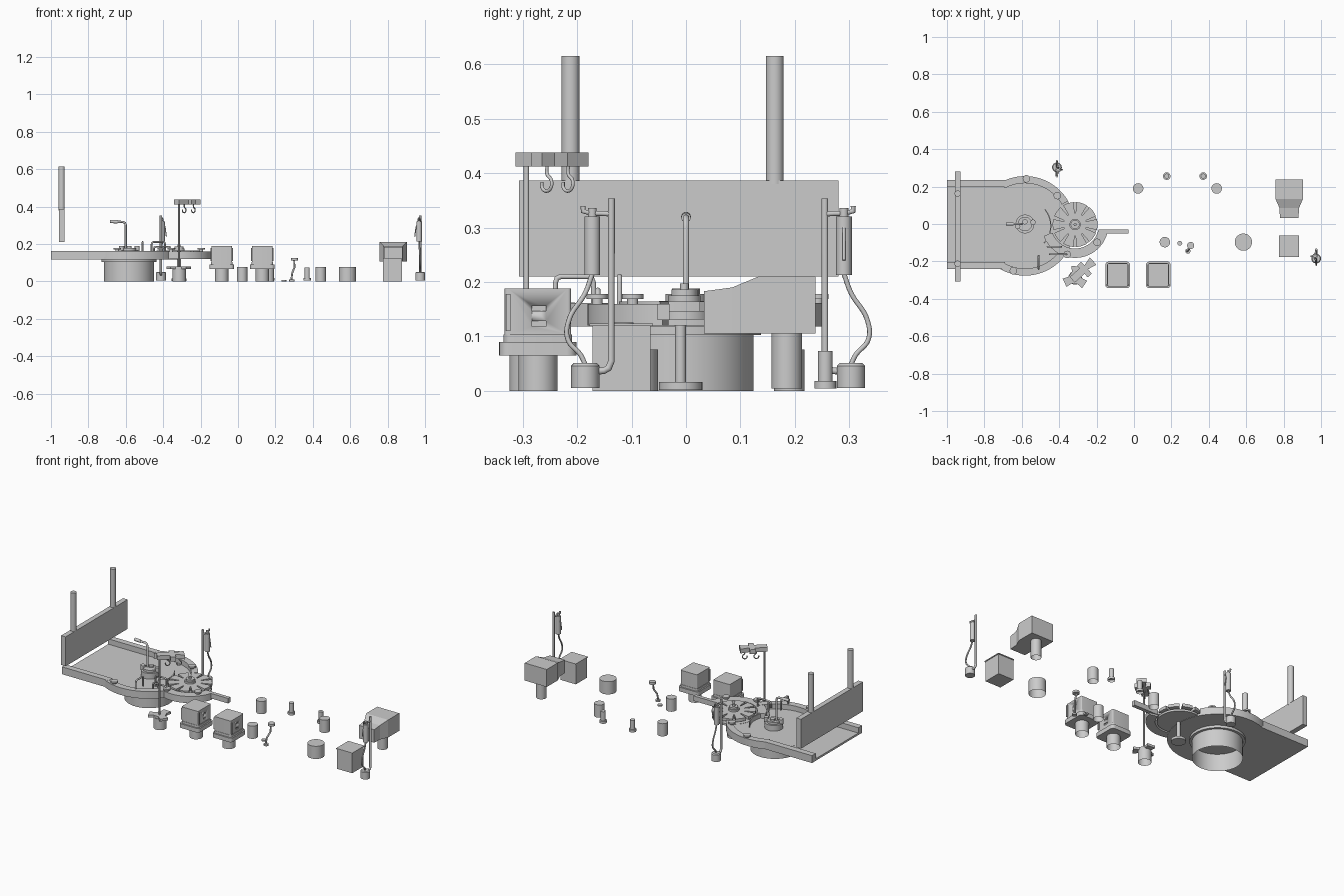
import bpy, bmesh, math
from mathutils import Matrix, Vector

if "Cube" in bpy.data.objects:
    bpy.data.objects.remove(bpy.data.objects["Cube"])

def finish(name, bm, angle=35):
    bmesh.ops.recalc_face_normals(bm, faces=bm.faces)
    me = bpy.data.meshes.new(name)
    bm.to_mesh(me)
    bm.free()
    for p in me.polygons:
        p.use_smooth = True
    me.set_sharp_from_angle(angle=math.radians(angle))
    ob = bpy.data.objects.new(name, me)
    bpy.context.collection.objects.link(ob)
    return ob

def cyl(name, x, y, z0, z1, r, r2=None, seg=40, hollow=False):
    bm = bmesh.new()
    bmesh.ops.create_cone(bm, cap_ends=True, segments=seg, radius1=r, radius2=r2 or r, depth=z1 - z0,
                          matrix=Matrix.Translation((x, y, (z0 + z1) / 2)))
    ob_faces = [f for f in bm.faces if len(f.verts) == seg and f.calc_center_median().z < z0 + 1e-5]
    if hollow:
        bmesh.ops.delete(bm, geom=ob_faces, context='FACES_ONLY')
    return finish(name, bm)

def prism(name, pts, z0, z1):
    bm = bmesh.new()
    f = bm.faces.new([bm.verts.new((x, y, z0)) for x, y in pts])
    ext = bmesh.ops.extrude_face_region(bm, geom=[f], use_keep_orig=True)
    bmesh.ops.translate(bm, vec=(0, 0, z1 - z0), verts=[v for v in ext['geom'] if isinstance(v, bmesh.types.BMVert)])
    return finish(name, bm)

def box(name, x0, x1, y0, y1, z0, z1):
    return prism(name, [(x0, y0), (x1, y0), (x1, y1), (x0, y1)], z0, z1)

def arc(cx, cy, r, a0, a1, n=40):
    return [(cx + r * math.cos(math.radians(a0 + (a1 - a0) * i / n)),
             cy + r * math.sin(math.radians(a0 + (a1 - a0) * i / n))) for i in range(n + 1)]

def sector(name, cx, cy, ri, ro, a0, a1, z0, z1):
    return prism(name, arc(cx, cy, ro, a0, a1) + arc(cx, cy, ri, a1, a0), z0, z1)

def rounded(name, x, y, hx, hy, r, z0, z1):
    pts = []
    for i, (sx, sy) in enumerate([(1, 1), (-1, 1), (-1, -1), (1, -1)]):
        pts += arc(x + sx * (hx - r), y + sy * (hy - r), r, 90 * i, 90 * i + 90, 6)
    return prism(name, pts, z0, z1)

def tube(name, pts, r, smooth=False):
    cu = bpy.data.curves.new(name, 'CURVE')
    cu.dimensions, cu.bevel_depth, cu.bevel_resolution, cu.use_fill_caps = '3D', r, 3, True
    if smooth:
        s = cu.splines.new('BEZIER')
        s.bezier_points.add(len(pts) - 1)
        for b, p in zip(s.bezier_points, pts):
            b.co, b.handle_left_type, b.handle_right_type = p, 'AUTO', 'AUTO'
    else:
        s = cu.splines.new('POLY')
        s.points.add(len(pts) - 1)
        for b, p in zip(s.points, pts):
            b.co = (*p, 1)
    ob = bpy.data.objects.new(name, cu)
    bpy.context.collection.objects.link(ob)
    return ob

# infeed table, side rails and turntable
CX, CY = -0.583, -0.01
box("table_slab", -1, CX, -0.24, 0.235, 0.118, 0.13)
for s, y in (("back", 0.217), ("front", -0.222)):
    box(s + "_rail", -1, -0.69, y - 0.018, y + 0.018, 0.13, 0.162)
cyl("turntable_plate", CX, CY, 0.118, 0.131, 0.266, seg=72)
sector("turntable_back_rim", CX, CY, 0.228, 0.266, 30, 118, 0.131, 0.161)
sector("turntable_front_rim", CX, CY, 0.228, 0.266, -118, -33, 0.131, 0.161)
sector("inner_guide", CX, CY, 0.135, 0.141, -42, 40, 0.131, 0.158)
cyl("turntable_drum", CX, CY, 0, 0.105, 0.134, seg=64, hollow=True)
cyl("drum_collar", CX, CY, 0.103, 0.118, 0.148, seg=64)

# turntable hub and spout
cyl("hub_base", CX, 0, 0.131, 0.165, 0.05)
cyl("hub_top", CX, 0, 0.165, 0.178, 0.038)
for i, (x, y) in enumerate([(-0.622, -0.012), (-0.54, 0.01), (-0.583, 0.012)]):
    cyl(f"hub_knob_{i}", x, y, 0.16, 0.188, 0.014)
tube("hub_spout", [(-0.6, 0, 0.17), (-0.6, 0, 0.3), (-0.604, 0, 0.312), (-0.616, 0, 0.318), (-0.66, 0, 0.318)], 0.006)
tube("spout_nozzle", [(-0.645, 0, 0.318), (-0.685, 0, 0.32)], 0.009)

# star wheel with tapered slots, outfeed guide and chute
SX, SY, N = -0.315, -0.003, 10
star = []
for i in range(N):
    a = 360 / N * i
    star += arc(SX, SY, 0.12, a - 14, a + 14, 5)
    star += arc(SX, SY, 0.062, a + 15.5, a + 20.5, 2)
prism("star_wheel", star, 0.146, 0.164)
cyl("star_floor", SX, SY, 0.12, 0.132, 0.118)
cyl("star_core", SX, SY, 0.132, 0.146, 0.05)
cyl("star_hub", SX, SY, 0.164, 0.175, 0.03)
cyl("star_hub_cap", SX, SY, 0.175, 0.186, 0.024)
cyl("star_hub_nut", SX, SY, 0.186, 0.197, 0.008)
cyl("star_post", SX, -0.01, 0.014, 0.13, 0.01)
cyl("star_post_foot", SX, -0.01, 0.002, 0.016, 0.04)
sector("outfeed_guide", SX, SY, 0.128, 0.178, -160, -13, 0.12, 0.16)
box("outfeed_chute", -0.19, -0.03, -0.052, -0.03, 0.13, 0.16)

# rim clamp knobs
for i, (x, y) in enumerate([(-0.41, 0.152), (-0.357, -0.163), (-0.645, -0.25), (-0.575, 0.242), (-0.197, -0.098)]):
    cyl(f"clamp_stem_{i}", x, y, 0.158, 0.17, 0.01, seg=24)
    cyl(f"clamp_knob_{i}", x, y, 0.169, 0.178, 0.02, seg=24)

# bridge handles
def handle(name, a, b, h=0.21):
    a, b = Vector((*a, 0.15)), Vector((*b, 0.15))
    d = (b - a).normalized() * 0.01
    up = Vector((0, 0, 1))
    tube(name, [a, a + up * (h - 0.162), a + d * .3 + up * (h - 0.153), a + d + up * (h - 0.15),
                b - d + up * (h - 0.15), b - d * .3 + up * (h - 0.153), b + up * (h - 0.162), b], 0.005)
handle("bridge_handle_0", (-0.51, -0.24), (-0.51, -0.17))
handle("bridge_handle_1", (-0.462, -0.122), (-0.39, -0.122))
handle("bridge_handle_2", (-0.45, -0.162), (-0.36, -0.162), 0.185)

# raised back panel with posts
box("back_panel", -0.958, -0.928, -0.307, 0.28, 0.21, 0.386)
for i, y in enumerate((-0.212, 0.163)):
    cyl(f"panel_post_{i}", -0.943, y, 0.38, 0.615, 0.0165)

# hook stand: lobed base, pole, angled arm
def turned(pts, ang, cx, cy):
    c, s = math.cos(math.radians(ang)), math.sin(math.radians(ang))
    return [(cx + x * c - y * s, cy + x * s + y * c) for x, y in pts]
HX, HY = -0.315, -0.288
cyl("hook_stand_drum", HX, HY, 0, 0.066, 0.036, hollow=True)
lobes = []
for k in range(3):
    lobes += turned([(0.03, -0.02), (0.062, -0.024), (0.062, 0.024), (0.03, 0.02)], 120 * k + 85, 0, 0)
prism("hook_stand_base", [(x + HX, y + HY) for x, y in lobes], 0.066, 0.08)
cyl("hook_pole", HX, -0.293, 0.08, 0.42, 0.005, seg=20)
arm = [(-0.02, -0.02), (0.05, -0.02), (0.05, -0.045), (0.08, -0.045), (0.08, -0.014), (0.13, -0.026),
       (0.13, 0.026), (0.08, 0.014), (0.08, 0.04), (0.05, 0.04), (0.05, 0.02), (-0.02, 0.02)]
prism("hook_arm", turned(arm, 42, HX, -0.285), 0.412, 0.438)
for i, (x, y) in enumerate([(-0.287, -0.255), (-0.238, -0.216)]):
    J = [(0, 0.415), (0, 0.398), (0.01, 0.387), (0.009, 0.373), (-0.002, 0.367), (-0.012, 0.373), (-0.013, 0.383)]
    tube(f"hook_{i}", [(x + u * .75, y + u * .75, z) for u, z in J], 0.0032, True)

# cabinet units with louvre slots
for i, x in enumerate((-0.087, 0.13)):
    y = -0.272
    cyl(f"cabinet_foot_{i}", x, y, 0, 0.067, 0.036, hollow=True)
    rounded(f"cabinet_flange_{i}", x, y, 0.066, 0.071, 0.018, 0.065, 0.09)
    rounded(f"cabinet_step_{i}", x, y, 0.058, 0.063, 0.014, 0.09, 0.104)
    body = rounded(f"cabinet_body_{i}", x, y, 0.055, 0.061, 0.006, 0.104, 0.188)
    for j, z in enumerate((0.123, 0.152)):
        cut = box(f"slot_cutter_{i}{j}", x + 0.05, x + 0.06, y - 0.011, y + 0.015, z - 0.005, z + 0.005)
        cut.hide_render = cut.hide_viewport = True
        cut.display_type = 'WIRE'
        m = body.modifiers.new("slot", 'BOOLEAN')
        m.object, m.operation, m.solver = cut, 'DIFFERENCE', 'EXACT'
    for s in (-1, 1):
        box(f"cabinet_hinge_{i}_{s}", x + s * 0.057 - 0.003, x + s * 0.057 + 0.003, y - 0.059, y - 0.05, 0.11, 0.178)

# loose canisters and bottles
for i, (x, y, r, h) in enumerate([(0.022, 0.19, 0.028, 0.076), (0.442, 0.19, 0.028, 0.076),
                                  (0.165, -0.097, 0.028, 0.076), (0.585, -0.097, 0.046, 0.076)]):
    cyl(f"canister_{i}", x, y, 0, h, r, hollow=True)
for i, x in enumerate((0.175, 0.37)):
    cyl(f"bottle_foot_{i}", x, 0.256, 0.004, 0.018, 0.02, hollow=True)
    cyl(f"bottle_body_{i}", x, 0.256, 0.018, 0.073, 0.0135)

# button and small lever stand
cyl("floor_button", 0.245, -0.103, 0, 0.008, 0.013)
cyl("lever_foot", 0.288, -0.145, 0, 0.009, 0.014, seg=24)
tube("lever_rod", [(0.285, -0.145, 0.008), (0.29, -0.14, 0.045), (0.302, -0.125, 0.075), (0.3, -0.115, 0.115)], 0.005)
cyl("lever_head", 0.303, -0.115, 0.112, 0.126, 0.019)

# bin with lip
box("bin_body", 0.776, 0.878, -0.172, -0.065, 0, 0.12)
box("bin_lip", 0.774, 0.882, -0.177, -0.061, 0.119, 0.124)

# tapered hood on a column
bm = bmesh.new()
loops = []
for y, w, t in [(0.238, 0.073, 0.21), (0.133, 0.073, 0.21), (0.085, 0.052, 0.19), (0.033, 0.05, 0.183)]:
    loops.append([bm.verts.new((0.83 + sx * w, y, z)) for sx, z in ((-1, 0.105), (1, 0.105), (1, t), (-1, t))])
for a, b in zip(loops, loops[1:]):
    for k in range(4):
        bm.faces.new((a[k], a[(k + 1) % 4], b[(k + 1) % 4], b[k]))
bm.faces.new(loops[0])
bm.faces.new(loops[-1])
finish("hood", bm, 5)
cyl("hood_column", 0.83, 0.185, 0.004, 0.106, 0.028, hollow=True)

# two dispenser pumps, one turned to face the other
def pump(tag, x, y, s):
    P = lambda u, v, z: (x + s * u, y + s * v, z)
    def c(n, u, v, z0, z1, r, r2=None):
        cyl(f"{tag}_{n}", *P(u, v, 0)[:2], z0, z1, r, r2, 28)
    c("base", 0, 0, 0.005, 0.046, 0.026)
    c("base_cap", 0, 0, 0.046, 0.051, 0.026, 0.021)
    tube(tag + "_pole", [P(0, 0.02, 0.036), P(0, 0.034, 0.037), P(0, 0.043, 0.042), P(0, 0.048, 0.055),
                         P(0, 0.048, 0.353)], 0.0065)
    c("body", -0.006, 0.013, 0.213, 0.32, 0.0145)
    c("body_cap", -0.006, 0.013, 0.318, 0.336, 0.008)
    tube(tag + "_hose", [P(-.006, 0.013, 0.215), P(-.004, 0, 0.18), P(0, -0.03, 0.13), P(0, -0.032, 0.095),
                         P(0, -0.008, 0.065), P(0, 0, 0.048)], 0.0045, True)
    tube(tag + "_bracket", [P(0, 0.048, 0.325), P(-.003, 0.03, 0.326), P(-.006, 0.013, 0.326),
                            P(-.006, -0.004, 0.33), P(-.006, -0.004, 0.34)], 0.005)
    tube(tag + "_lever", [P(-0.008, 0.013, 0.325), P(-0.022, 0.013, 0.29), P(-0.029, 0.013, 0.24)], 0.003)
pump("right_pump", 0.974, -0.185, 1)
pump("left_pump", -0.412, 0.303, -1)
